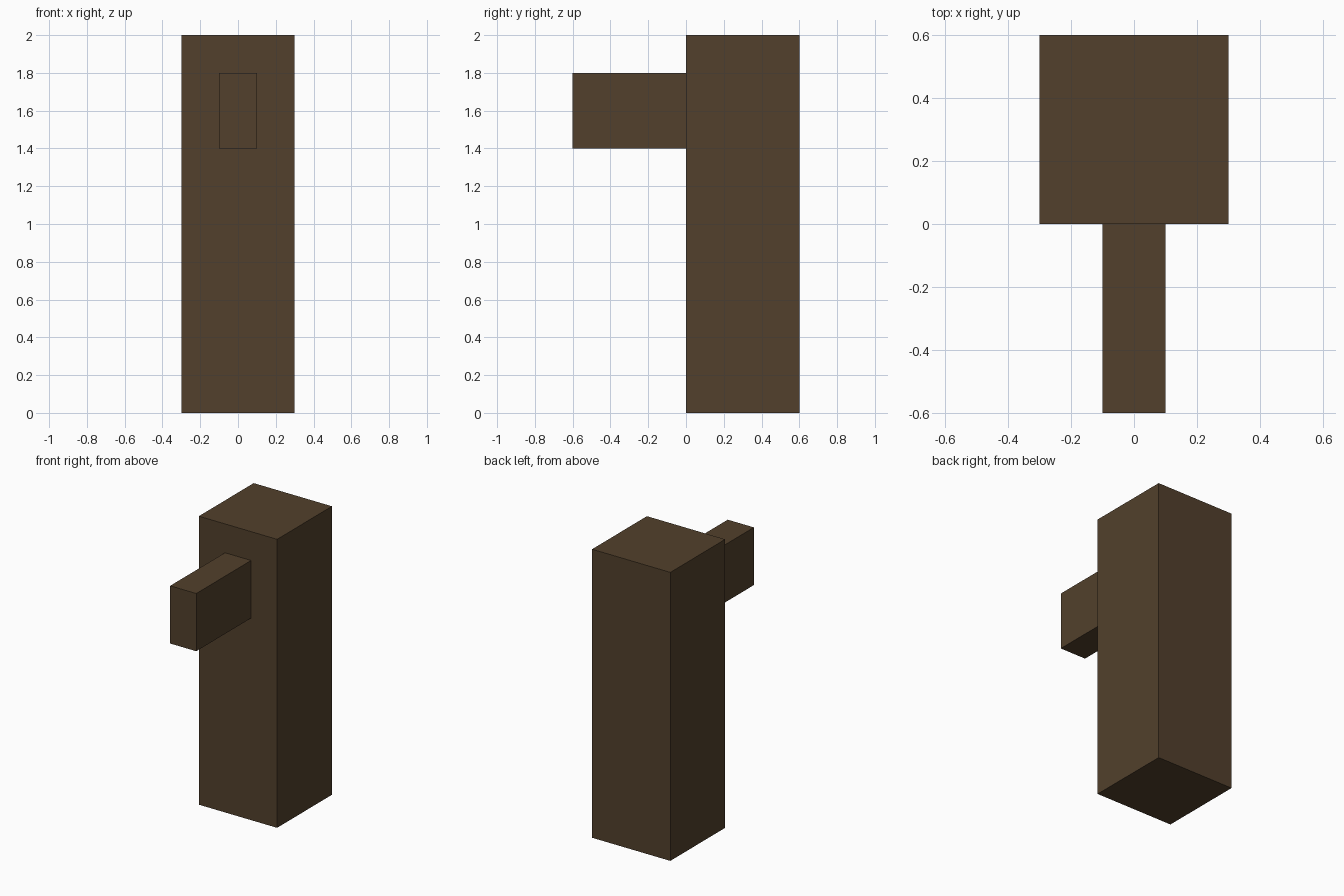
import bpy

if "Cube" in bpy.data.objects:
    bpy.data.objects.remove(bpy.data.objects["Cube"])

# Single dark brown colour
brown = bpy.data.materials.new("dark brown")
brown.diffuse_color = (0.084, 0.051, 0.025, 1.0)
brown.use_nodes = True
brown.node_tree.nodes["Principled BSDF"].inputs["Base Color"].default_value = brown.diffuse_color


def box(name, low, high):
    """Flat-faced box spanning two opposite corners."""
    centre = [(a + b) / 2 for a, b in zip(low, high)]
    bpy.ops.mesh.primitive_cube_add(size=1, location=centre)
    obj = bpy.context.object
    obj.name = name
    obj.scale = [b - a for a, b in zip(low, high)]
    bpy.ops.object.transform_apply(location=False, rotation=False, scale=True)
    obj.data.materials.append(brown)
    return obj


# Upright square post
box("post", (-0.3, 0.0, 0.0), (0.3, 0.6, 2.0))

# Short arm butting against the front of the post
box("arm", (-0.1, -0.6, 1.4), (0.1, 0.0, 1.8))
